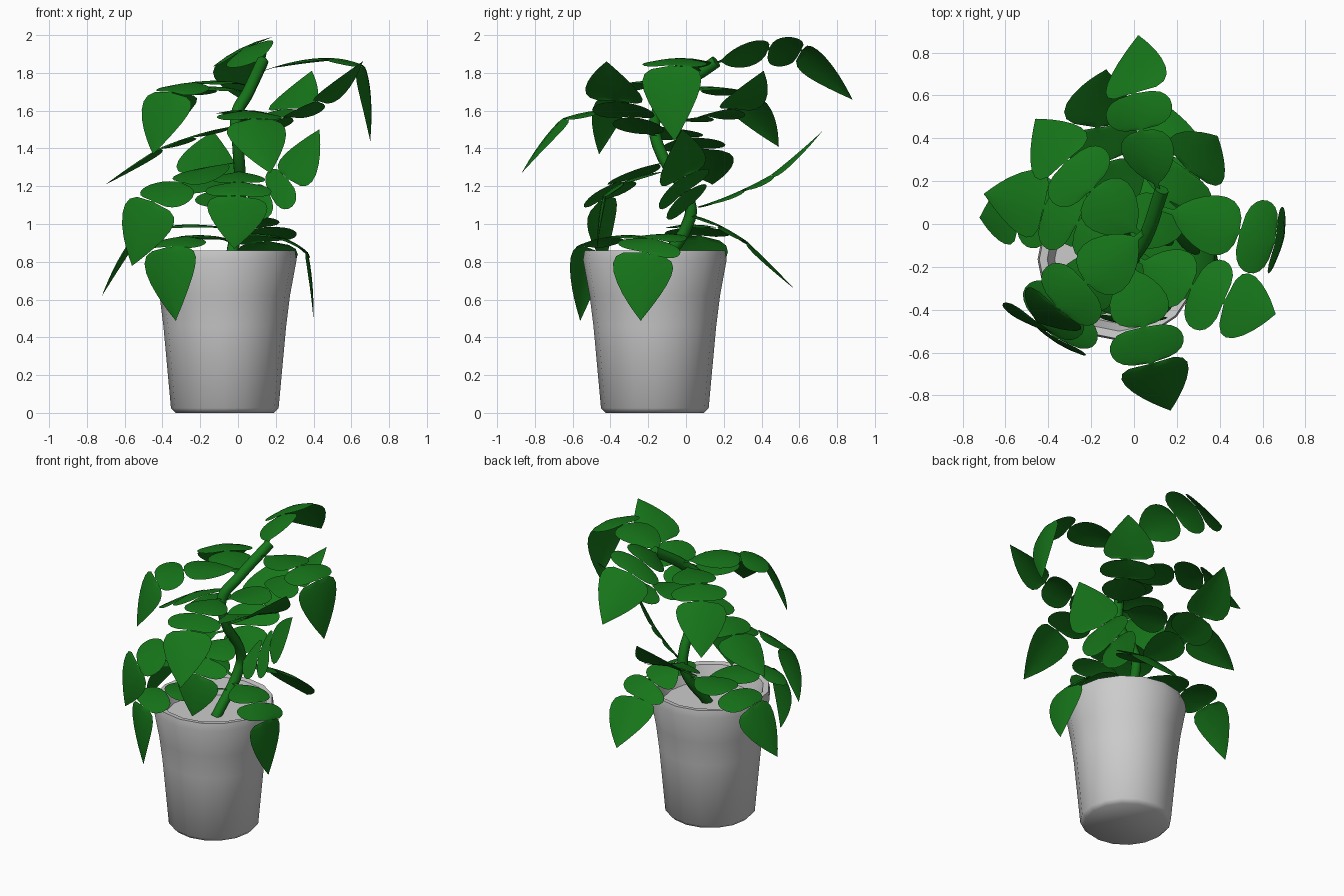
import bpy, bmesh, math
from mathutils import Vector

if "Cube" in bpy.data.objects:
    bpy.data.objects.remove(bpy.data.objects["Cube"])

green = bpy.data.materials.new("leaf_green")
green.diffuse_color = (0.008, 0.18, 0.01, 1)
green.use_nodes = True
green.node_tree.nodes["Principled BSDF"].inputs["Base Color"].default_value = green.diffuse_color


def finish(name, rows, mat=None, closed=False):
    # Skin rows of points into a smooth mesh; closed rows form capped rings
    bm = bmesh.new()
    rows = [[bm.verts.new(p) for p in row] for row in rows]
    n = len(rows[0])
    for a, b in zip(rows, rows[1:]):
        for i in range(n if closed else n - 1):
            j = (i + 1) % n
            bm.faces.new((a[i], a[j], b[j], b[i]))
    if closed:
        bm.faces.new(rows[0][::-1])
        bm.faces.new(rows[-1])
    me = bpy.data.meshes.new(name)
    bm.to_mesh(me)
    bm.free()
    ob = bpy.data.objects.new(name, me)
    bpy.context.collection.objects.link(ob)
    if mat:
        me.materials.append(mat)
    bpy.ops.object.select_all(action='DESELECT')
    bpy.context.view_layer.objects.active = ob
    ob.select_set(True)
    bpy.ops.object.shade_smooth_by_angle(angle=math.radians(55))


# Pot with rounded rim and soil surface inside
POT = [(.26, 0), (.285, .025), (.325, .46), (.345, .62), (.38, .81), (.372, .86), (.335, .855), (.30, .75)]
SIDES = 16
finish("pot", [[(r * math.cos(math.tau * i / SIDES) - .07, r * math.sin(math.tau * i / SIDES) - .165, z)
                for i in range(SIDES)] for r, z in POT], closed=True)

# Winding stem
STEM = [Vector(p) for p in ((-.05, -.17, .74), (0, .02, 1.03), (.01, .02, 1.11), (0, -.15, 1.42),
                            (-.01, -.16, 1.57), (.05, -.07, 1.69), (.13, .16, 1.86))]
cu = bpy.data.curves.new("stem", 'CURVE')
cu.dimensions = '3D'
cu.bevel_depth = 0.033
cu.bevel_resolution = 2
cu.use_fill_caps = True
cu.resolution_u = 5
sp = cu.splines.new('BEZIER')
sp.bezier_points.add(len(STEM) - 1)
for bp, p in zip(sp.bezier_points, STEM):
    bp.co = p
    bp.handle_left_type = bp.handle_right_type = 'AUTO'
cu.materials.append(green)
bpy.context.collection.objects.link(bpy.data.objects.new("stem", cu))


def on_stem(z):
    for a, b in zip(STEM, STEM[1:]):
        if z <= b.z:
            return a.lerp(b, (z - a.z) / (b.z - a.z))
    return STEM[-1]


# Each leaf has three lobes: start, end, half-width, bluntness at start and at end
LOBES = [(.07, .40, .14, .7, .4), (.405, .63, .175, .3, .3), (.635, 1, .16, .27, .95)]
STEPS = 10
WIDTH = [(0, .012)]
for s0, s1, w, rise, fall in LOBES:
    peak = (rise / (rise + fall)) ** rise * (fall / (rise + fall)) ** fall
    for i in range(STEPS + 1):
        u = .5 - .5 * math.cos(math.pi * i / STEPS)
        s = s0 + (s1 - s0) * u
        WIDTH.append((s, max(.003 if s > .99 else .013, w * u ** rise * (1 - u) ** fall / peak)))


def leaf(name, z, joint, tip, heading=None, roll=0):
    # Midrib from stem to tip: half smooth curve, half bent at the last joint
    p0, p1, p2, k = on_stem(z), Vector(joint), Vector(tip), .632

    def at(s):
        curve = (p0 * ((s - k) * (s - 1) / k) + p1 * (s * (s - 1) / (k * (k - 1)))
                 + p2 * (s * (s - k) / (1 - k)))
        bent = p0.lerp(p1, s / k) if s < k else p1.lerp(p2, (s - k) / (1 - k))
        return curve.lerp(bent, .5)

    h = math.atan2(p1.y - p0.y, p1.x - p0.x) if heading is None else math.radians(heading)
    r = math.radians(roll)
    flat = Vector((math.sin(h), -math.cos(h), 0))
    rows = []
    for s, w in WIDTH:
        t = (at(s + .01) - at(s - .01)).normalized()
        side = (flat - t * flat.dot(t)).normalized()
        up = side.cross(t)
        side, up = side * math.cos(r) + up * math.sin(r), up * math.cos(r) - side * math.sin(r)
        rows.append([at(s) + side * (w * u) - up * (.12 * w * u * u) for u in (-1, -.5, 0, .5, 1)])
    finish(name, rows, green)


# Leaves: height on stem, joint before the end lobe, tip, optional heading and roll
UPPER = [
    (1.84, (0, .61, 1.92), (.02, .88, 1.66), 90, 27),
    (1.57, (.08, -.65, 1.56), (.17, -.87, 1.27)),
    (1.8, (.66, -.08, 1.84), (.7, -.06, 1.44), -12),
    (1.46, (.42, -.36, 1.65), (.66, -.42, 1.86)),
    (1.56, (.25, .25, 1.61), (.39, .41, 1.81), 45),
    (1.69, (-.32, .29, 1.69), (-.46, .49, 1.41)),
    (1.73, (-.36, -.39, 1.7), (-.45, -.46, 1.37), -125),
    (1.52, (-.42, .08, 1.4), (-.7, .14, 1.21), 172),
]
LOWER = [
    (1.08, (-.17, .45, 1.26), (-.13, .72, 1.49), 95),
    (1.33, (-.45, -.46, 1.12), (-.56, -.43, .78), -118),
    (.97, (-.55, .07, .94), (-.72, .03, .62), 175),
    (1.05, (.16, .32, .91), (.13, .57, .66), 88),
    (.94, (.37, -.22, .85), (.4, -.24, .49), 0),
    (.9, (-.37, -.53, .88), (-.33, -.56, .49), -122),
    (1.28, (0, -.44, 1.15), (-.02, -.47, .87)),
    (1.08, (.26, -.03, 1.24), (.43, -.02, 1.5), 0, -40),
]
for label, group in (("upper", UPPER), ("lower", LOWER)):
    for n, spec in enumerate(group, 1):
        leaf(f"{label}_leaf_{n}", *spec)
